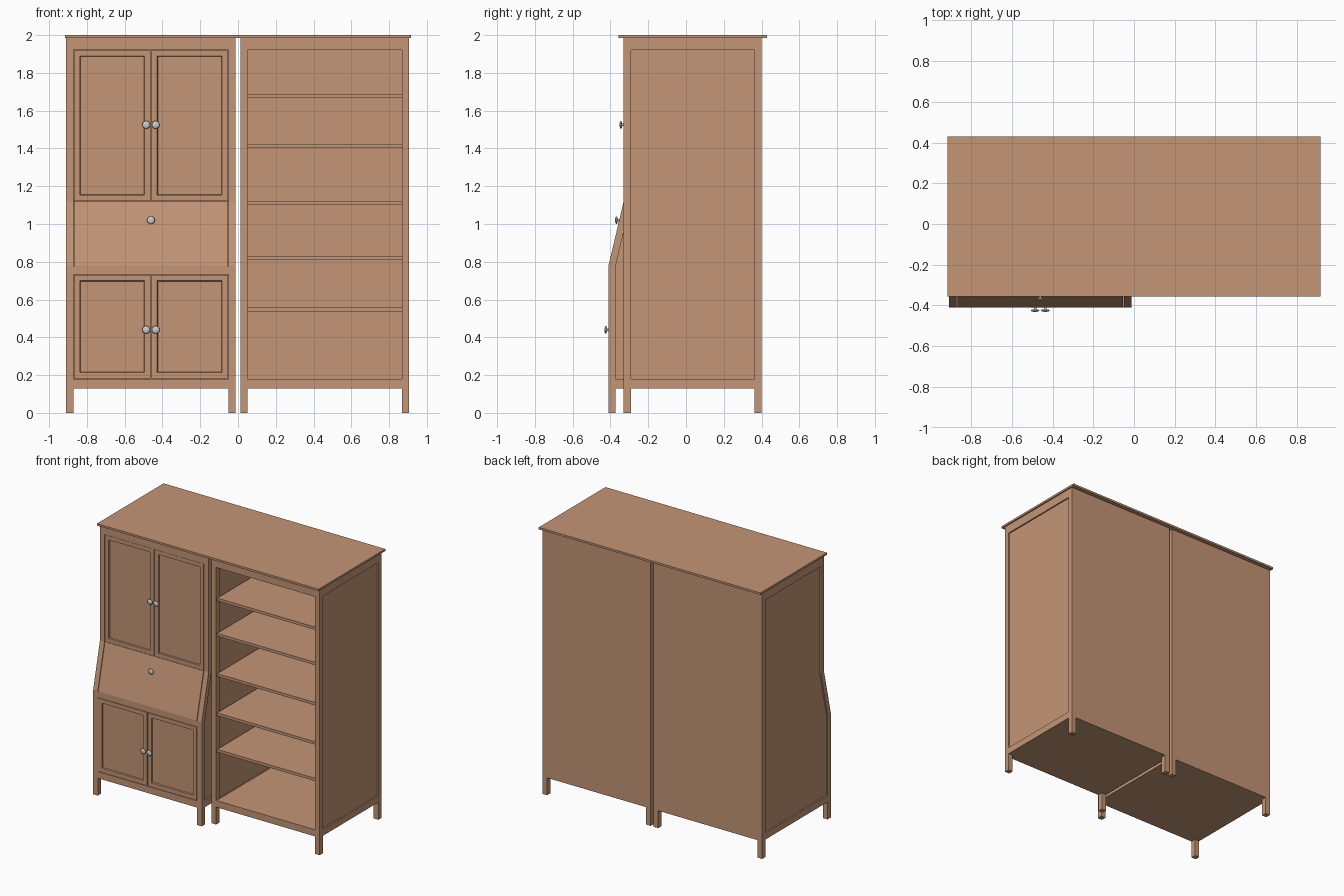
import bpy, bmesh, math
from mathutils import Vector

if "Cube" in bpy.data.objects:
    bpy.data.objects.remove(bpy.data.objects["Cube"])

wood = bpy.data.materials.new("warm_wood")
wood.diffuse_color = (0.55, 0.30, 0.18, 1)
wood.use_nodes = True
wood.node_tree.nodes["Principled BSDF"].inputs["Base Color"].default_value = wood.diffuse_color


def finish(name, bm, mat=wood):
    bmesh.ops.recalc_face_normals(bm, faces=bm.faces)
    me = bpy.data.meshes.new(name)
    bm.to_mesh(me)
    bm.free()
    ob = bpy.data.objects.new(name, me)
    bpy.context.collection.objects.link(ob)
    if mat:
        me.materials.append(mat)
    return ob


def prism(name, pts, x0, x1):
    """Extrude a (y, z) profile from x0 to x1."""
    bm = bmesh.new()
    f = bm.faces.new([bm.verts.new((x0, y, z)) for y, z in pts])
    r = bmesh.ops.extrude_face_region(bm, geom=[f])
    verts = [v for v in r["geom"] if isinstance(v, bmesh.types.BMVert)]
    bmesh.ops.translate(bm, verts=verts, vec=(x1 - x0, 0, 0))
    return finish(name, bm)


def box(name, x, y, z):
    return prism(name, [(y[0], z[0]), (y[1], z[0]), (y[1], z[1]), (y[0], z[1])], *x)


def door(name, x, y, z):
    """Framed door with a recessed centre panel on its front."""
    ob = box(name, x, (y, y + 0.022), z)
    bm = bmesh.new()
    bm.from_mesh(ob.data)
    front = min(bm.faces, key=lambda f: f.calc_center_median().y)
    bmesh.ops.inset_region(bm, faces=[front], thickness=0.043)
    bmesh.ops.inset_region(bm, faces=[front], thickness=0.004, depth=-0.01)
    bm.to_mesh(ob.data)
    bm.free()


def knob(name, x, y, z, normal=(0, -1, 0)):
    """Lathed knob: thin stem and rounded head."""
    prof = [(0.007, -0.002), (0.006, 0.009), (0.016, 0.010), (0.021, 0.014),
            (0.019, 0.018), (0.011, 0.021), (0, 0.022)]
    bm = bmesh.new()
    vs = [bm.verts.new((r, 0, h)) for r, h in prof]
    es = [bm.edges.new(p) for p in zip(vs, vs[1:])]
    bmesh.ops.spin(bm, geom=vs + es, cent=(0, 0, 0), axis=(0, 0, 1),
                   angle=math.tau, steps=20)
    bmesh.ops.remove_doubles(bm, verts=bm.verts, dist=1e-5)
    for f in bm.faces:
        f.smooth = True
    ob = finish(name, bm, None)
    ob.rotation_euler = Vector(normal).to_track_quat('Z', 'Y').to_euler()
    ob.location = (x, y, z)


P = 0.038                 # post thickness
FR, BK, LOW = -0.33, 0.40, -0.41
BOT, TOP = 0.13, 1.985
R0, R1 = 0.18, 1.92       # inner edges of bottom and top rails


def carcass(tag, xa, xb, front):
    """Posts, recessed sides, rails, back, floor; front = (y, z) outline."""
    inner = [(y + P, z) for y, z in front]
    y0, y1 = front[0][0], front[-1][0]
    for side, s, xo in (("left", 1, xa), ("right", -1, xb)):
        xi = xo + s * P
        n = f"{tag}_{side}"
        prism(n + "_front_post", front + inner[::-1], xo, xi)
        box(n + "_back_post", (xo, xi), (BK - P, BK), (0, TOP))
        panel = [(BK - P, BOT + 0.01)] + [(y, max(z, BOT + 0.01)) for y, z in inner] + [(BK - P, TOP)]
        prism(n + "_side_panel", panel, xo + s * 0.01, xo + s * 0.03)
        box(n + "_side_bottom_rail", (xo, xi), (y0 + P, BK - P), (BOT, R0))
        box(n + "_side_top_rail", (xo, xi), (y1 + P, BK - P), (R1, TOP))
    x = (xa + P, xb - P)
    box(tag + "_back_panel", x, (BK - 0.015, BK), (BOT, TOP))
    box(tag + "_floor", x, (y0 + 0.02, BK - 0.015), (BOT, R0 - 0.003))
    box(tag + "_bottom_rail", x, (y0, y0 + 0.02), (BOT, R0))
    box(tag + "_top_rail", x, (y1, y1 + 0.02), (R1, TOP))
    return x


# Shared top board
box("top_board", (-0.916, 0.916), (-0.357, 0.43), (TOP, 2.0))

# Open bookcase on the right
x = carcass("bookcase", 0.012, 0.906, [(FR, 0), (FR, TOP)])
for i, z in enumerate((0.536, 0.809, 1.102, 1.403, 1.666)):
    box(f"shelf_{i + 1}", x, (FR + 0.012, BK - 0.015), (z, z + 0.021))

# Secretary cabinet on the left, deeper at the bottom
outline = [(LOW, 0), (LOW, 0.78), (FR, 1.12), (FR, TOP)]
x = carcass("secretary", -0.910, -0.012, outline)
box("desk_board", x, (LOW, BK - 0.015), (0.733, 0.775))
box("upper_cabinet_floor", x, (FR + 0.022, BK - 0.015), (1.10, 1.12))

# Sloping desk flap
prism("desk_flap", [(LOW, 0.78), (FR, 1.12), (FR + 0.022, 1.12), (LOW + 0.022, 0.775),
                    (LOW, 0.775)], x[0] + 0.004, x[1] - 0.004)

# Door pairs with knobs
mid = sum(x) / 2
for tag, y, z, kz in (("upper", FR, (1.122, R1 - 0.001), 1.525),
                      ("lower", LOW, (R0 + 0.003, 0.73), 0.44)):
    door(tag + "_left_door", (x[0] + 0.004, mid - 0.003), y, z)
    door(tag + "_right_door", (mid + 0.003, x[1] - 0.004), y, z)
    for side, s in (("left", -1), ("right", 1)):
        knob(f"{tag}_{side}_knob", mid + s * 0.025, y, kz)
knob("flap_knob", mid, LOW + 0.08 * 0.24 / 0.34, 1.02)
